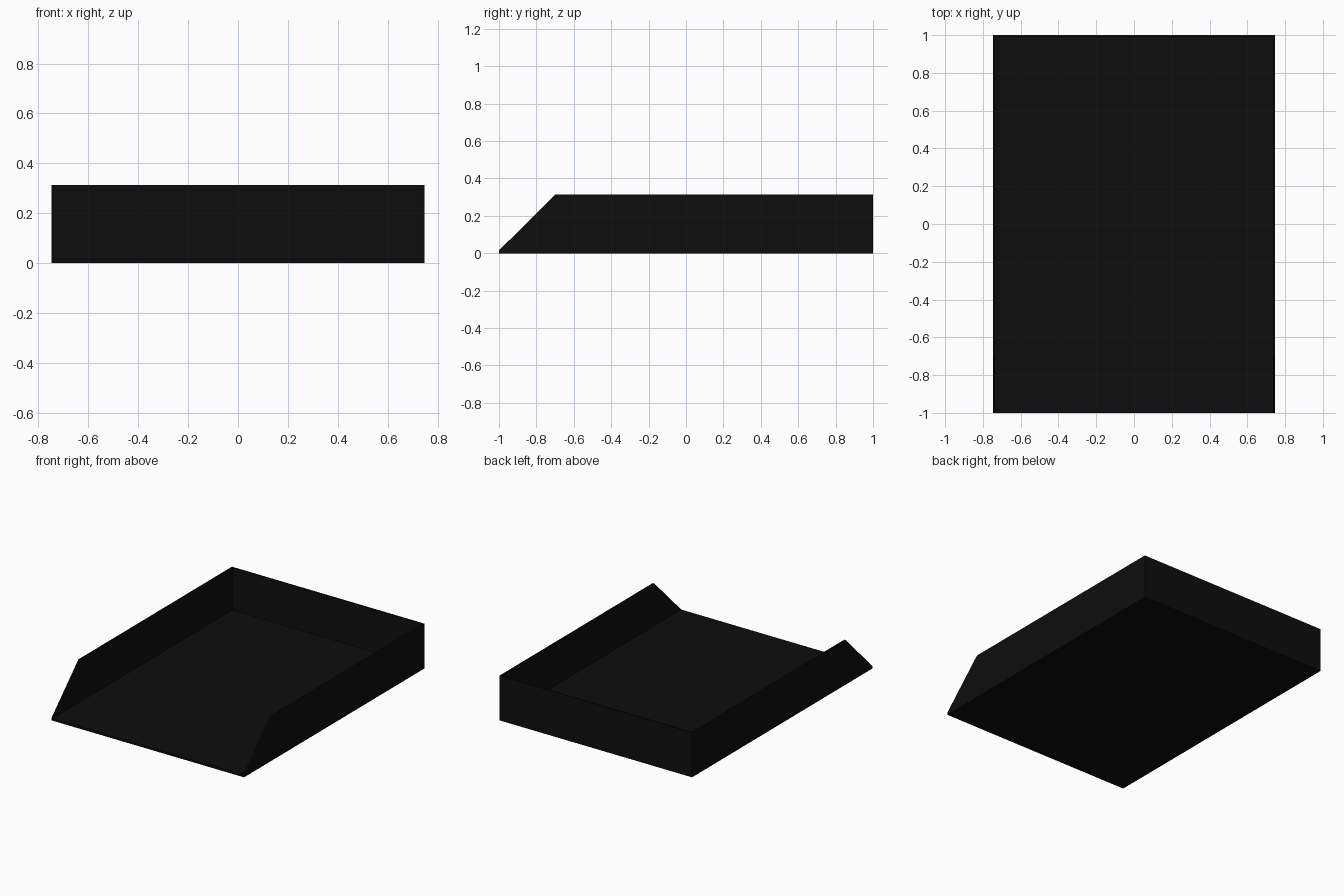
import bpy
import bmesh

cube = bpy.data.objects.get("Cube")
if cube:
    bpy.data.objects.remove(cube, do_unlink=True)

HALF_W, HALF_L, HEIGHT = 0.747, 1.0, 0.313
WALL = 0.01      # sheet thickness
LIP = 0.015      # floor thickness at the front edge
SLOPE_Y = -0.70  # where the sloped front of the sides reaches full height

black = bpy.data.materials.new("matte black")
black.use_nodes = True
colour = (0.0043, 0.0043, 0.0043, 1)
black.diffuse_color = colour
bsdf = next(n for n in black.node_tree.nodes if n.type == "BSDF_PRINCIPLED")
bsdf.inputs["Base Color"].default_value = colour
bsdf.inputs["Roughness"].default_value = 0.8


def extrude_profile(name, profile, x0, x1):
    """Extrude a (y, z) outline along x from x0 to x1."""
    bm = bmesh.new()
    face = bm.faces.new([bm.verts.new((x0, y, z)) for y, z in profile])
    result = bmesh.ops.extrude_face_region(bm, geom=[face])
    moved = [v for v in result["geom"] if isinstance(v, bmesh.types.BMVert)]
    bmesh.ops.translate(bm, verts=moved, vec=(x1 - x0, 0, 0))
    bmesh.ops.recalc_face_normals(bm, faces=bm.faces)
    mesh = bpy.data.meshes.new(name)
    bm.to_mesh(mesh)
    bm.free()
    mesh.materials.append(black)
    obj = bpy.data.objects.new(name, mesh)
    bpy.context.collection.objects.link(obj)
    return obj


inner = HALF_W - WALL

# Floor
extrude_profile("tray_floor", [(-HALF_L, 0), (HALF_L - WALL, 0),
                               (HALF_L - WALL, LIP), (-HALF_L, LIP)], -inner, inner)

# Back wall
extrude_profile("back_wall", [(HALF_L - WALL, 0), (HALF_L, 0),
                              (HALF_L, HEIGHT), (HALF_L - WALL, HEIGHT)], -inner, inner)

# Side walls with sloped fronts
side = [(-HALF_L, 0), (HALF_L, 0), (HALF_L, HEIGHT), (SLOPE_Y, HEIGHT), (-HALF_L, LIP)]
for name, sign in (("left_wall", 1), ("right_wall", -1)):
    extrude_profile(name, side, sign * inner, sign * HALF_W)
